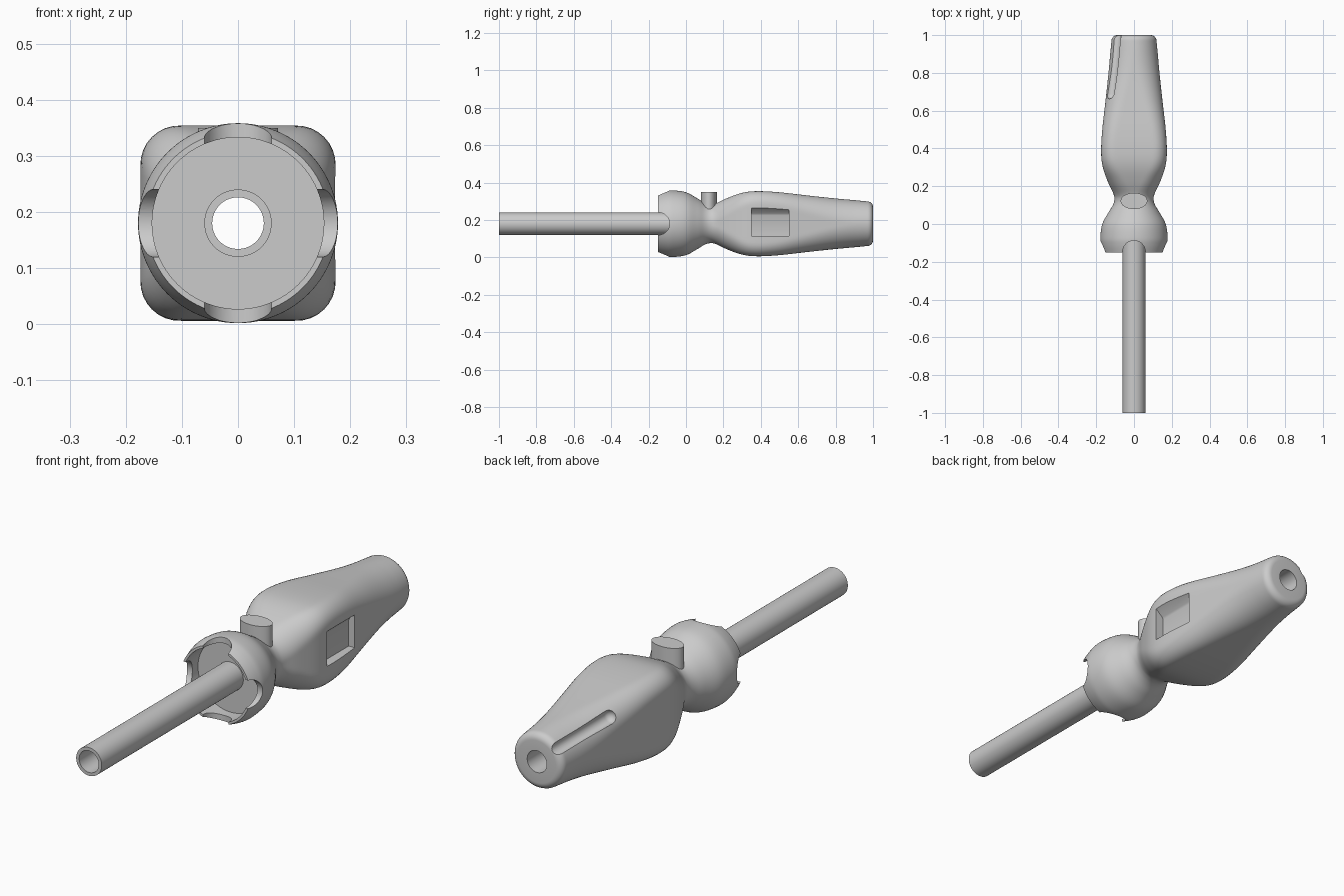
import bpy, bmesh, math
from mathutils import Vector

if "Cube" in bpy.data.objects:
    bpy.data.objects.remove(bpy.data.objects["Cube"])

ZC = 0.18      # height of the long axis
BORE = 0.046


def finish(name, bm):
    bmesh.ops.recalc_face_normals(bm, faces=bm.faces)
    me = bpy.data.meshes.new(name)
    bm.to_mesh(me)
    bm.free()
    ob = bpy.data.objects.new(name, me)
    bpy.context.collection.objects.link(ob)
    return ob


def smooth(ob, angle=32):
    bpy.ops.object.select_all(action='DESELECT')
    ob.select_set(True)
    bpy.context.view_layer.objects.active = ob
    bpy.ops.object.shade_smooth_by_angle(angle=math.radians(angle))


def radius(t, a, f):
    """Polar radius of a square of half-width a with corner radius f*a."""
    t = abs((t + math.pi / 4) % (math.pi / 2) - math.pi / 4)
    c = f * a
    k = a - c
    if a * math.tan(t) <= k:
        return a / math.cos(t)
    s = k * (math.cos(t) + math.sin(t))
    return s + math.sqrt(max(0, s * s - 2 * k * k + c * c))


def loft(name, rings, n=96):
    """Closed, ring-shaped solid through (y, half-width, roundness) sections."""
    bm = bmesh.new()
    loops = []
    for y, a, f in rings:
        loop = []
        for i in range(n):
            t = 2 * math.pi * i / n
            r = radius(t, a, f)
            loop.append(bm.verts.new((r * math.cos(t), y, ZC + r * math.sin(t))))
        loops.append(loop)
    for p, q in zip(loops, loops[1:] + loops[:1]):
        for i in range(n):
            j = (i + 1) % n
            bm.faces.new((p[i], p[j], q[j], q[i]))
    return finish(name, bm)


def spline(pts, steps=5):
    out = []
    for i in range(len(pts) - 1):
        p0, p1, p2, p3 = (Vector(pts[min(max(i + k, 0), len(pts) - 1)]) for k in (-1, 0, 1, 2))
        for s in range(steps):
            u = s / steps
            v = 0.5 * (2 * p1 + (p2 - p0) * u + (2 * p0 - 5 * p1 + 4 * p2 - p3) * u * u
                       + (3 * p1 - p0 - 3 * p2 + p3) * u ** 3)
            out.append((v[0], v[1], min(v[2], 1)))
    return out + [pts[-1]]


def rod(name, a, b, r, sx=1.0, seg=64):
    """Cylinder from a to b, optionally widened along its own x."""
    a, b = Vector(a), Vector(b)
    bm = bmesh.new()
    bmesh.ops.create_cone(bm, cap_ends=True, segments=seg, radius1=r, radius2=r, depth=(b - a).length)
    bmesh.ops.scale(bm, vec=(sx, 1, 1), verts=bm.verts)
    rot = (b - a).to_track_quat('Z', 'Y').to_matrix() if sx == 1 else None
    if rot:
        bmesh.ops.rotate(bm, matrix=rot, verts=bm.verts)
    bmesh.ops.translate(bm, vec=(a + b) / 2, verts=bm.verts)
    return finish(name, bm)


def cut(ob, cutter):
    cutter.hide_render = True
    m = ob.modifiers.new("cut", 'BOOLEAN')
    m.operation = 'DIFFERENCE'
    m.solver = 'EXACT'
    m.object = cutter
    bpy.context.view_layer.objects.active = ob
    bpy.ops.object.modifier_apply(modifier=m.name)
    bpy.data.objects.remove(cutter)


# Body: round bell, narrow neck, squarish grip tapering to a round end
outer = spline([(-.15, .163, 1), (-.11, .174, 1), (-.07, .178, 1), (0, .168, 1), (.06, .136, 1),
                (.10, .112, 1), (.13, .104, .98), (.16, .109, .9), (.22, .137, .7), (.30, .165, .47),
                (.38, .174, .4), (.50, .168, .45), (.65, .151, .65), (.80, .135, .9),
                (.90, .126, 1), (.97, .119, 1)])
end = [(1 - .03 + .03 * math.sin(t), .089 + .03 * math.cos(t), 1)
       for t in (math.pi / 2 * k / 6 for k in range(1, 7))]
inner = [(1, BORE, 1), (-.05, BORE, 1), (-.05, .153, 1), (-.15, .153, 1)]
body = loft("grip_body", outer + end + inner)

# Four scallops in the bell rim
for k in range(4):
    d = Vector((math.cos(k * math.pi / 2), 0, math.sin(k * math.pi / 2)))
    c = Vector((0, -.148, ZC))
    cut(body, rod("scallop_cutter", c + d * .1, c + d * .25, .06))

# Side pocket with a sloped ceiling
bm = bmesh.new()
sect = [(.25, .115), (.135, .115), (.135, .225), (.14, .235), (.175, .265), (.25, .265)]
face = bm.faces.new([bm.verts.new((x, .35, z)) for x, z in sect])
ext = bmesh.ops.extrude_face_region(bm, geom=[face])
bmesh.ops.translate(bm, vec=(0, .2, 0), verts=[v for v in ext['geom'] if isinstance(v, bmesh.types.BMVert)])
cut(body, finish("pocket_cutter", bm))

# Round-ended groove on the upper left of the rear end
ang = math.radians(140)
bm = bmesh.new()
bmesh.ops.create_uvsphere(bm, u_segments=32, v_segments=16, radius=.028)
g0 = Vector((.163 * math.cos(ang), .69, ZC + .163 * math.sin(ang)))
g1 = Vector((.117 * math.cos(ang), 1.05, ZC + .117 * math.sin(ang)))
for v in bm.verts:
    if v.co.z > 1e-5:
        v.co.z += (g1 - g0).length
bmesh.ops.rotate(bm, matrix=(g1 - g0).to_track_quat('Z', 'Y').to_matrix(), verts=bm.verts)
bmesh.ops.translate(bm, vec=g0, verts=bm.verts)
cut(body, finish("groove_cutter", bm))
smooth(body)

# Front tube
tube = loft("front_tube", [(-1, .06, 1), (-.05, .06, 1), (-.05, BORE, 1), (-1, BORE, 1)], 64)
smooth(tube)

# Oval button on the neck
button = rod("button", (0, .122, .25), (0, .122, .35), .043, 1.65)
smooth(button)
